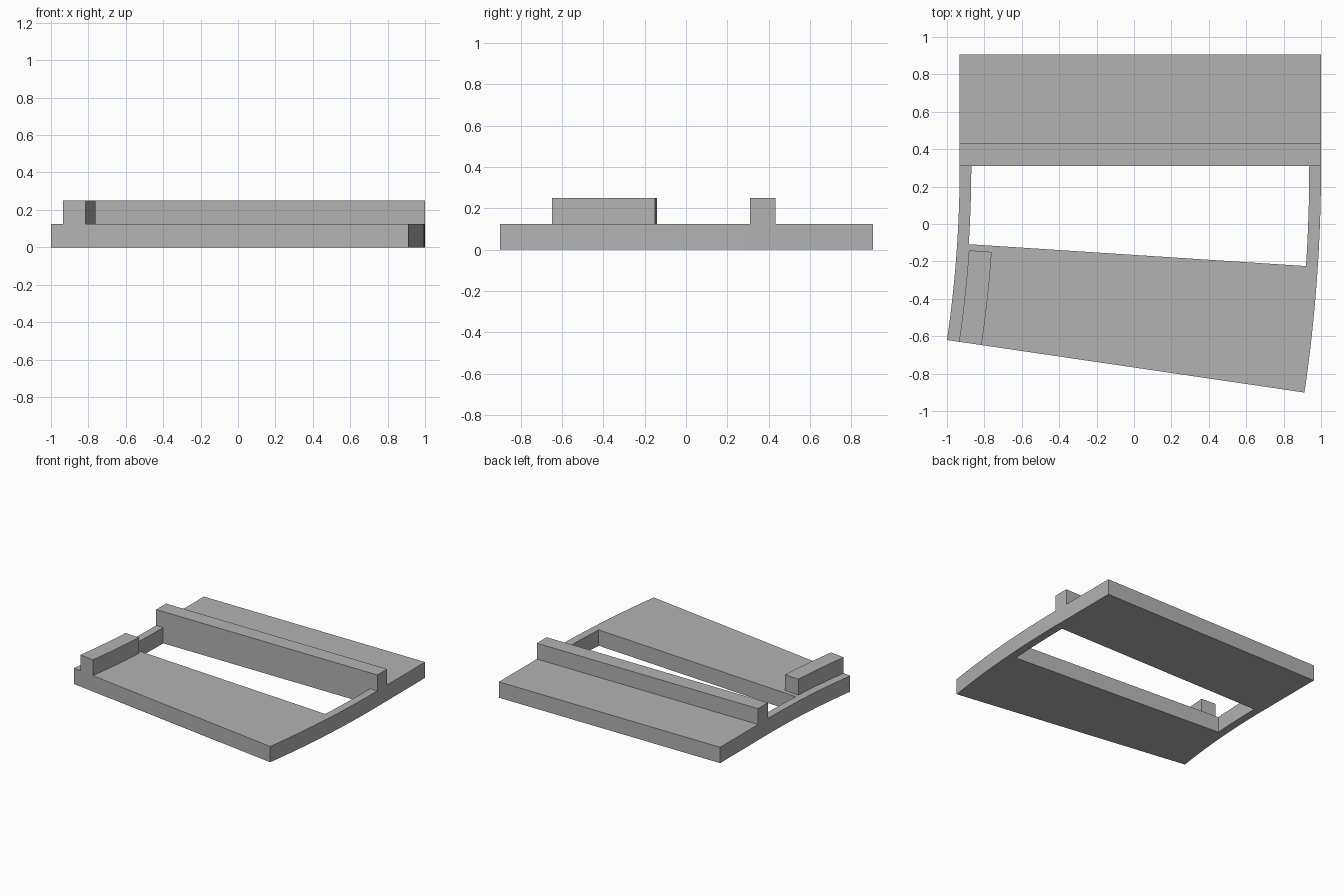
import bpy
import bmesh
from math import sin, cos, radians

cube = bpy.data.objects.get("Cube")
if cube:
    bpy.data.objects.remove(cube, do_unlink=True)

grey = bpy.data.materials.new("plain grey")
grey.use_nodes = True
color = (0.45, 0.45, 0.45, 1)
grey.diffuse_color = color
grey.node_tree.nodes["Principled BSDF"].inputs["Base Color"].default_value = color

# Both curved sides share one arc centre
CENTRE_X, CENTRE_Y = -7.33, 0.31
BACK_Y = 0.905
R_LEFT, R_RIGHT = 6.398, 8.33
HOLE_ANGLE, FRONT_ANGLE = 3.71, 8.36
THICK, TOP = 0.125, 0.25


def arc_point(radius, angle):
    a = radians(angle)
    return (CENTRE_X + radius * cos(a), CENTRE_Y - radius * sin(a))


def straight_point(radius, y):
    return (CENTRE_X + radius, y)


def steps(start, end, count):
    return [start + (end - start) * i / count for i in range(count + 1)]


def slab(name, rows, z0, z1, skip=lambda row, col: False):
    """Solid slab from a grid of plan points, leaving out skipped cells."""
    bm = bmesh.new()
    grid = [[bm.verts.new((x, y, z0)) for x, y in row] for row in rows]
    for i in range(len(grid) - 1):
        for j in range(len(grid[0]) - 1):
            if not skip(i, j):
                bm.faces.new((grid[i][j], grid[i][j + 1],
                              grid[i + 1][j + 1], grid[i + 1][j]))
    raised = bmesh.ops.extrude_face_region(bm, geom=bm.faces[:])["geom"]
    for v in raised:
        if isinstance(v, bmesh.types.BMVert):
            v.co.z = z1
    bmesh.ops.recalc_face_normals(bm, faces=bm.faces[:])
    mesh = bpy.data.meshes.new(name)
    bm.to_mesh(mesh)
    bm.free()
    mesh.materials.append(grey)
    obj = bpy.data.objects.new(name, mesh)
    bpy.context.collection.objects.link(obj)
    bpy.ops.object.select_all(action="DESELECT")
    obj.select_set(True)
    bpy.context.view_layer.objects.active = obj
    bpy.ops.object.shade_smooth_by_angle(angle=radians(30))
    return obj


# Base plate: straight back, curved side rails, window, angled front
radii = [R_LEFT, 6.46, 8.267, R_RIGHT]
N = 10
angles = steps(0, HOLE_ANGLE, N) + steps(HOLE_ANGLE, FRONT_ANGLE, N)[1:]
rows = [[straight_point(r, BACK_Y) for r in radii]]
rows += [[arc_point(r, a) for r in radii] for a in angles]
slab("base_plate", rows, 0, THICK,
     skip=lambda row, col: col == 1 and 1 <= row <= N)

# Long ridge along the back edge of the window
slab("back_ridge",
     [[straight_point(r, y) for r in (R_LEFT, R_RIGHT)] for y in (0.433, CENTRE_Y)],
     THICK, TOP)

# Short curved block on the front plate
slab("side_block",
     [[arc_point(r, a) for r in (6.463, 6.585)] for a in steps(4.0, FRONT_ANGLE, N)],
     THICK, TOP)
